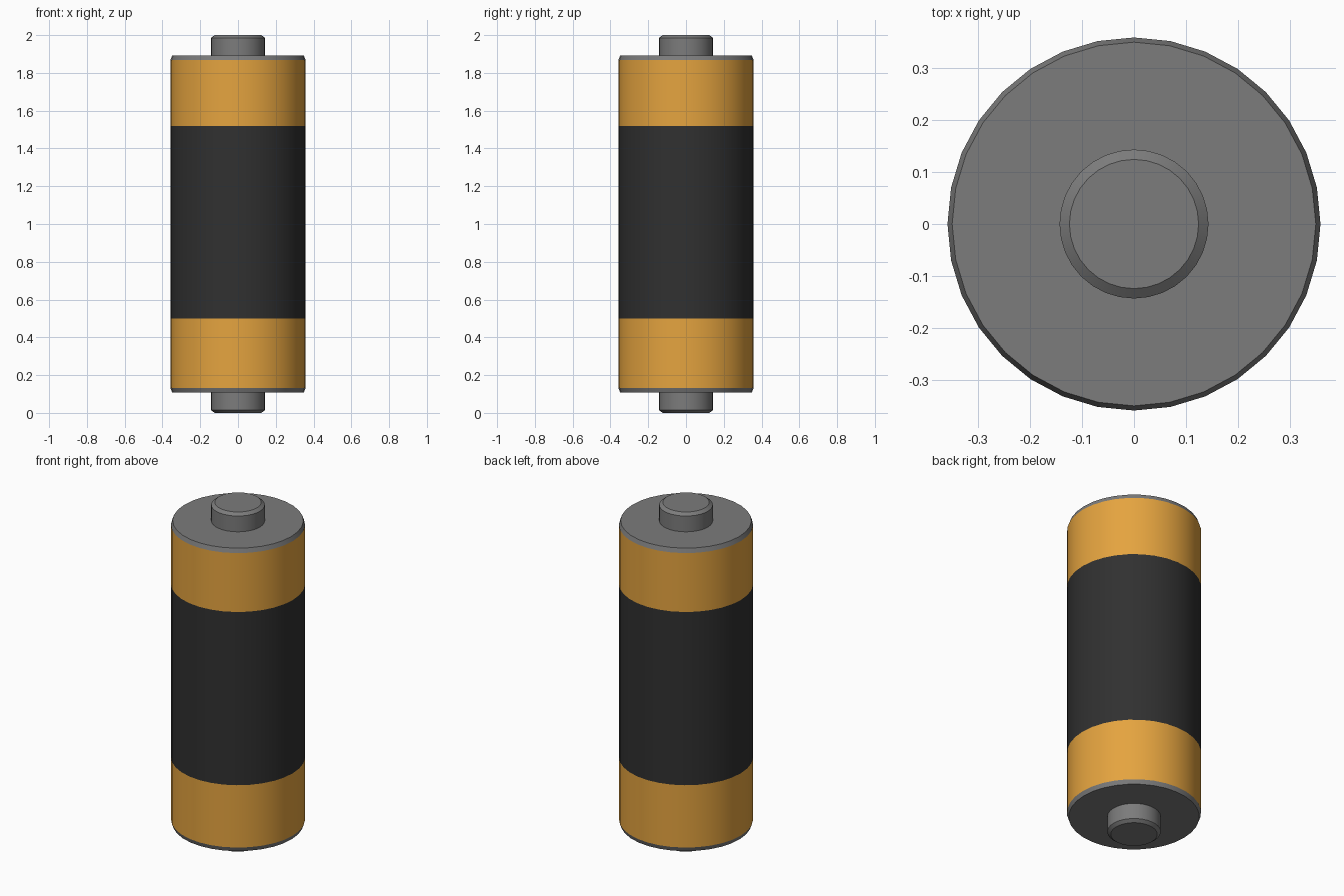
import bpy, bmesh, math

if "Cube" in bpy.data.objects:
    bpy.data.objects.remove(bpy.data.objects["Cube"])

SIDES = 32


def material(name, colour):
    mat = bpy.data.materials.new(name)
    mat.diffuse_color = (*colour, 1)
    mat.use_nodes = True
    mat.node_tree.nodes["Principled BSDF"].inputs["Base Color"].default_value = mat.diffuse_color
    return mat


def lathe(name, profile, mat):
    """Spin (radius, z) points, listed bottom to top, around the z axis."""
    bm = bmesh.new()
    rings = []
    for r, z in profile:
        if r == 0:
            rings.append([bm.verts.new((0, 0, z))] * SIDES)
        else:
            rings.append([bm.verts.new((r * math.cos(a), r * math.sin(a), z))
                          for a in (math.tau * i / SIDES for i in range(SIDES))])
    for low, high in zip(rings, rings[1:]):
        for i in range(SIDES):
            j = (i + 1) % SIDES
            corners = dict.fromkeys((low[i], low[j], high[j], high[i]))
            bm.faces.new(list(corners))
    mesh = bpy.data.meshes.new(name)
    bm.to_mesh(mesh)
    bm.free()
    mesh.materials.append(mat)
    obj = bpy.data.objects.new(name, mesh)
    bpy.context.collection.objects.link(obj)
    bpy.context.view_layer.objects.active = obj
    obj.select_set(True)
    bpy.ops.object.shade_smooth_by_angle(angle=math.radians(30))
    obj.select_set(False)
    return obj


def flipped(profile):
    return [(r, 2 - z) for r, z in reversed(profile)]


copper = material("copper", (0.78, 0.37, 0.05))
black = material("black", (0.03, 0.03, 0.03))
steel = material("steel", (0.2, 0.2, 0.2))

R = 0.358

# Sleeve bands
lathe("lower_band", [(R, 0.133), (R, 0.50)], copper)
lathe("middle_band", [(R, 0.50), (R, 1.52)], black)
lathe("upper_band", [(R, 1.52), (R, 1.867)], copper)

# End caps with a chamfered rim
cap = [(R, 1.867), (0.349, 1.892), (0, 1.892)]
lathe("top_cap", cap, steel)
lathe("bottom_cap", flipped(cap), steel)

# Terminals
terminal = [(0.143, 1.892), (0.143, 1.985), (0.124, 2.0), (0, 2.0)]
lathe("top_terminal", terminal, steel)
lathe("bottom_terminal", flipped(terminal), steel)
